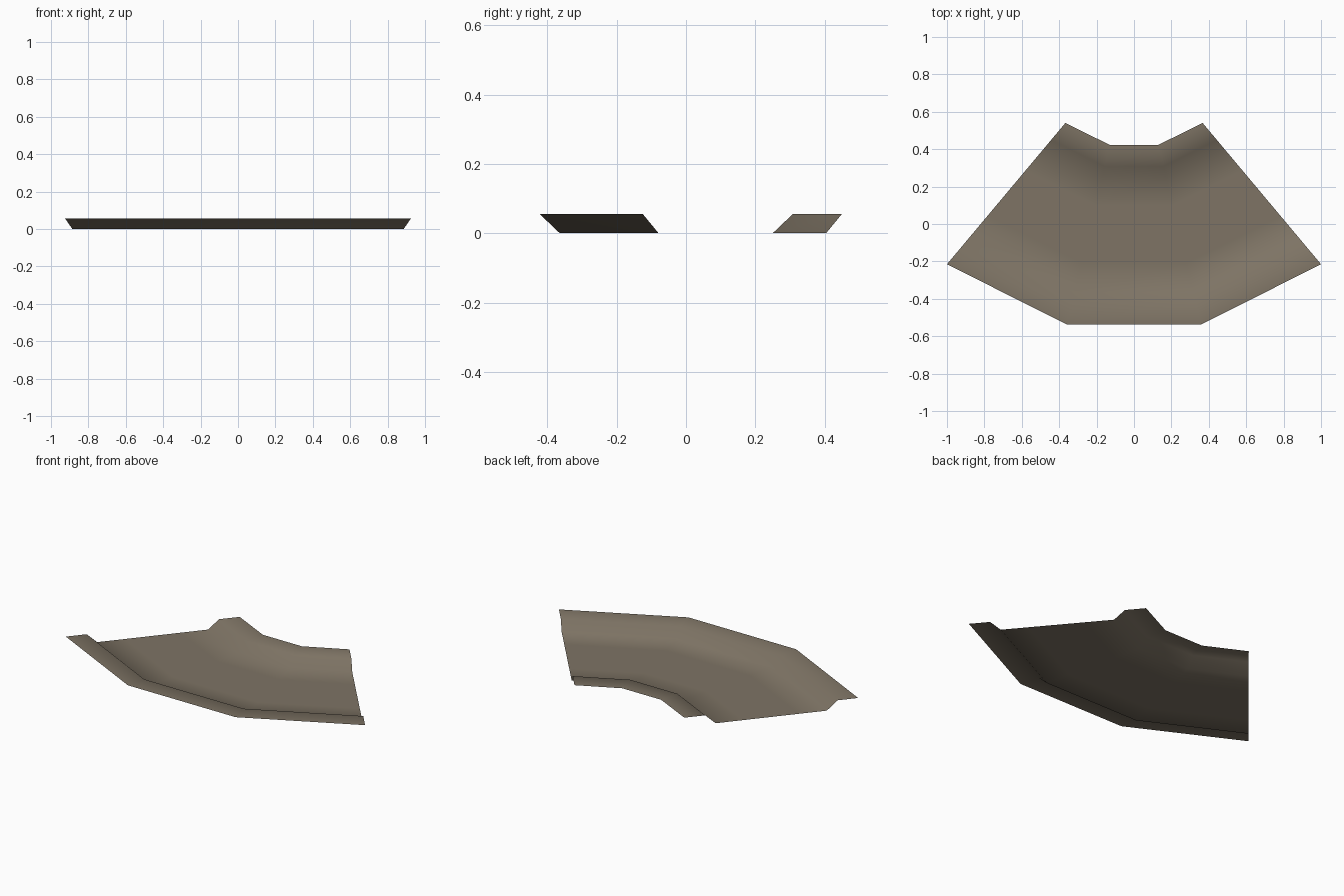
import bpy, bmesh
from mathutils import Vector

if "Cube" in bpy.data.objects:
    bpy.data.objects.remove(bpy.data.objects["Cube"])

# Colour
stone = bpy.data.materials.new("grey_brown_stone")
stone.diffuse_color = (0.21, 0.175, 0.13, 1)
stone.use_nodes = True
stone.node_tree.nodes["Principled BSDF"].inputs["Base Color"].default_value = stone.diffuse_color

# Stations along the bend: (outer end, inner end) of each cross-section
half = [((0.36, -0.537), (0.13, 0.423)), ((1.0, -0.215), (0.367, 0.54))]
mirrored = [tuple((-x, y) for x, y in s) for s in reversed(half)]
stations = mirrored + half

# Channel profile: (fraction from outer to inner, height) - lip, slope, flat bed, slope, lip
H = 0.055
profile = [(0, H), (0.12, H), (0.18, 0), (0.34, 0), (0.66, 0), (0.82, 0), (0.88, H), (1, H)]

# Sweep the open profile through the stations
bm = bmesh.new()
rows = []
for outer, inner in stations:
    o, i = Vector((*outer, 0)), Vector((*inner, 0))
    rows.append([bm.verts.new(o.lerp(i, t) + Vector((0, 0, z))) for t, z in profile])
for a, b in zip(rows, rows[1:]):
    for k in range(len(profile) - 1):
        bm.faces.new((a[k], b[k], b[k + 1], a[k + 1])).smooth = True

mesh = bpy.data.meshes.new("curved_channel")
bm.to_mesh(mesh)
bm.free()
mesh.materials.append(stone)
bpy.context.collection.objects.link(bpy.data.objects.new("curved_channel", mesh))
